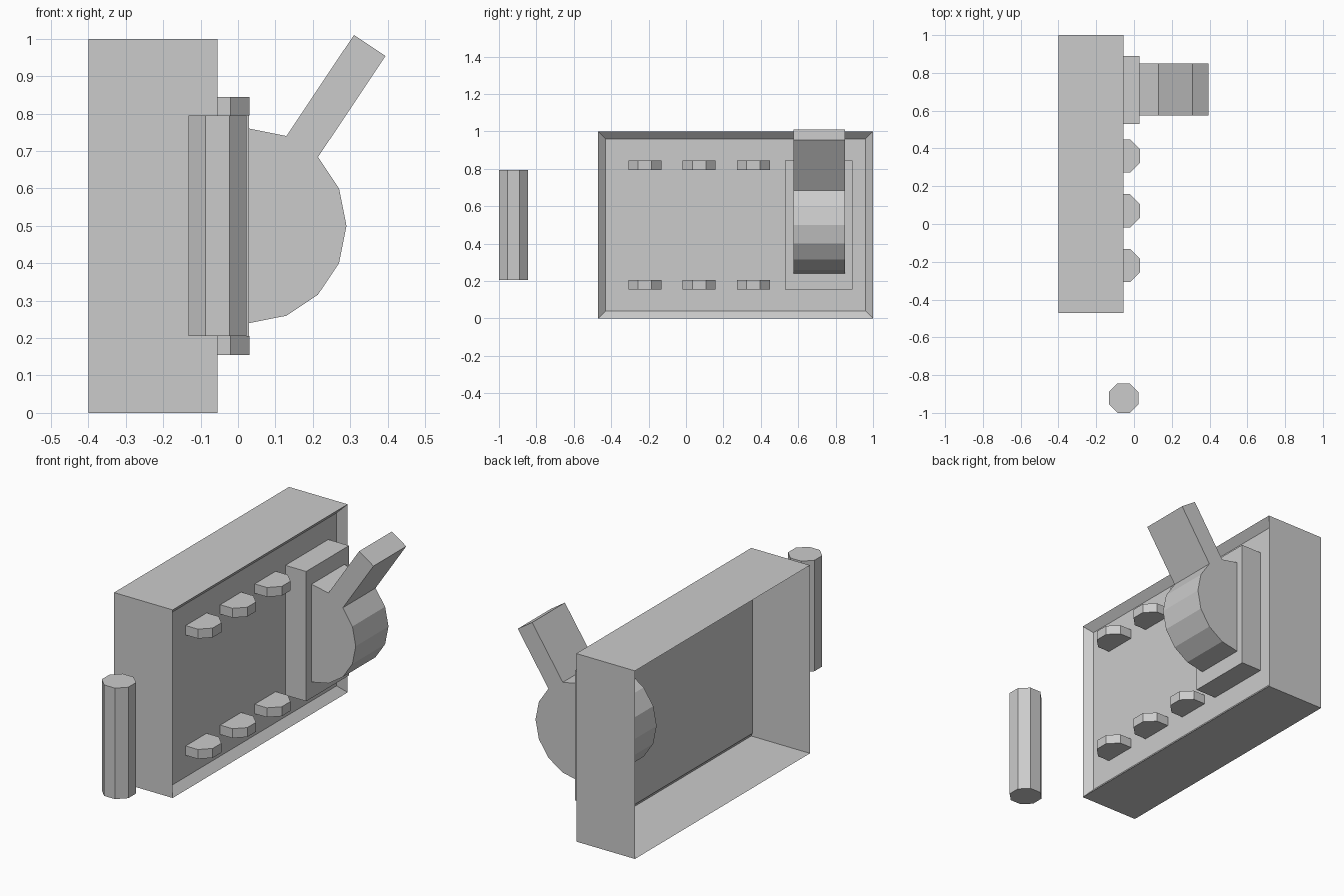
import bpy, bmesh
from math import cos, sin, pi, radians
from mathutils import Vector

if "Cube" in bpy.data.objects:
    bpy.data.objects.remove(bpy.data.objects["Cube"])

PANEL_X = -0.092      # recessed panel plane
FRAME_X = -0.055      # front of the housing frame


def finish(bm, name):
    mesh = bpy.data.meshes.new(name)
    bm.to_mesh(mesh)
    bm.free()
    obj = bpy.data.objects.new(name, mesh)
    bpy.context.collection.objects.link(obj)
    return obj


def box(bm, lo, hi):
    verts = bmesh.ops.create_cube(bm, size=1)["verts"]
    for v in verts:
        v.co = [l + (c + 0.5) * (h - l) for c, l, h in zip(v.co, lo, hi)]


def prism(name, points, direction):
    """Extrude a closed 3D outline along a vector."""
    bm = bmesh.new()
    face = bm.faces.new([bm.verts.new(p) for p in points])
    new = bmesh.ops.extrude_face_region(bm, geom=[face], use_keep_orig=True)["geom"]
    bmesh.ops.translate(bm, vec=direction,
                        verts=[g for g in new if isinstance(g, bmesh.types.BMVert)])
    bmesh.ops.recalc_face_normals(bm, faces=bm.faces)
    return finish(bm, name)


# Housing: thin shell, open at the back, with a recessed front panel
bm = bmesh.new()
box(bm, (-0.4, -0.47, 0), (FRAME_X, 1, 1))
back = min(bm.faces, key=lambda f: f.calc_center_median().x)
front = max(bm.faces, key=lambda f: f.calc_center_median().x)
bmesh.ops.delete(bm, geom=[back], context='FACES_ONLY')
bmesh.ops.inset_individual(bm, faces=[front], thickness=0.057,
                           depth=PANEL_X - FRAME_X)
finish(bm, "housing")

# Switch base block
bm = bmesh.new()
box(bm, (PANEL_X, 0.53, 0.155), (0.03, 0.89, 0.845))
finish(bm, "switch_base")

# Switch drum with the lever pulled out of one of its 16 sides
centre = Vector((0.03, 0.575, 0.5))
drum = [centre + 0.26 * Vector((cos(i * pi / 8), 0, sin(i * pi / 8))) for i in range(16)]
reach = 0.325 * Vector((cos(radians(56.25)), 0, sin(radians(56.25))))
outline = drum[:3] + [drum[2] + reach, drum[3] + reach] + drum[3:]
prism("switch_lever", outline, Vector((0, 0.275, 0)))


# Octagon outline with flat sides facing the axes
def octagon(x, y, z, apothem):
    r = apothem / cos(pi / 8)
    return [Vector((x + r * cos((i + 0.5) * pi / 4), y + r * sin((i + 0.5) * pi / 4), z))
            for i in range(8)]


# Fuse clips: front part of an octagon, rising from the panel
for row, z in (("lower", 0.155), ("upper", 0.795)):
    for n, y in enumerate((-0.22, 0.07, 0.36)):
        pts = [p for p in octagon(-0.057, y, z, 0.088) if p.x > -0.1]
        for p in pts:
            p.x = max(p.x, PANEL_X) if p.x > -0.06 else PANEL_X
        # order the outline around the clip
        pts.sort(key=lambda p: p.y if abs(p.y - y) < 0.05 else
                 (p.y - p.x * 0.01 if p.y > y else p.y + p.x * 0.01))
        prism(f"{row}_clip_{n + 1}", pts, Vector((0, 0, 0.05)))

# Loose fuse standing beside the housing
prism("loose_fuse", octagon(-0.055, -0.922, 0.205, 0.078), Vector((0, 0, 0.59)))
